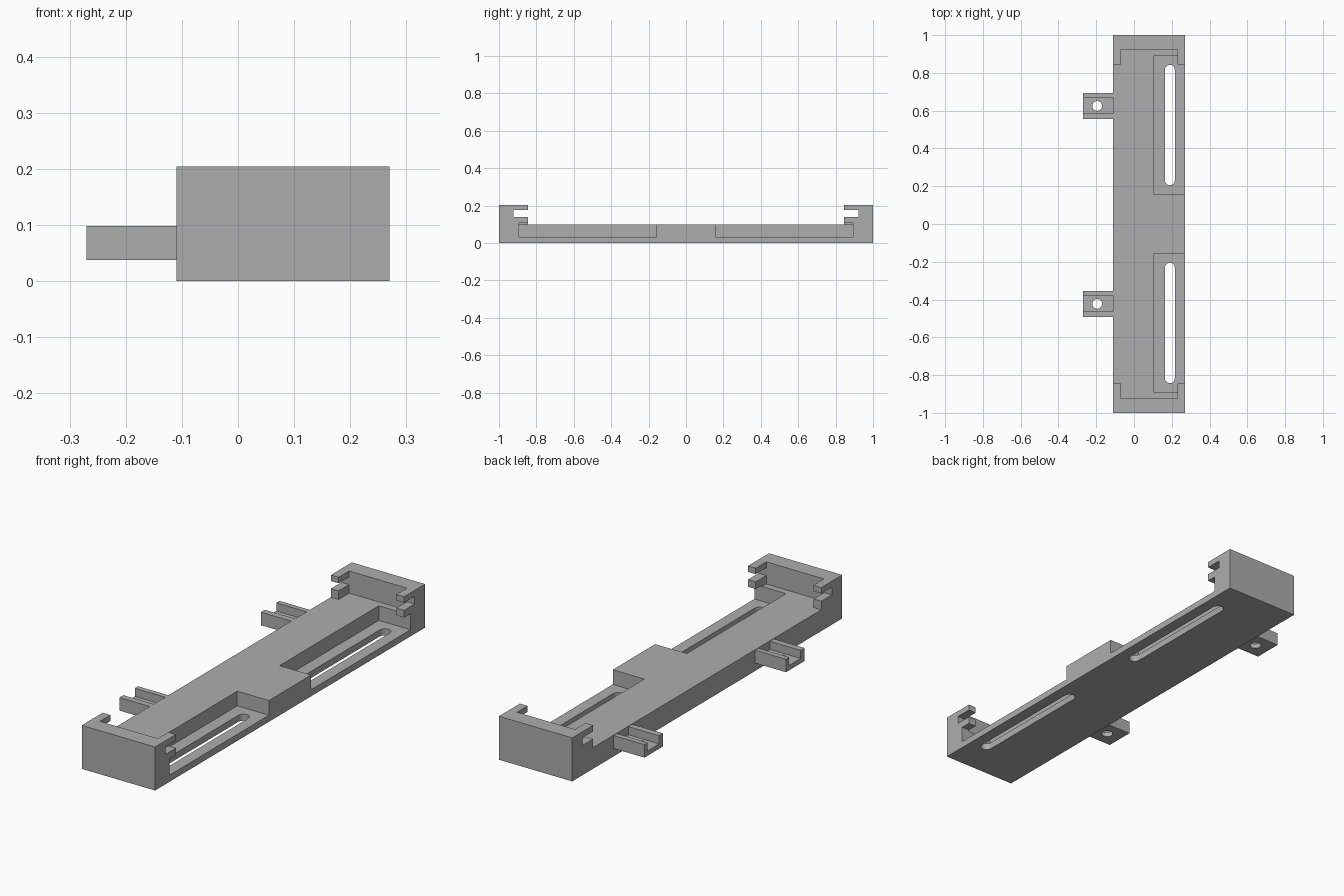
import bpy, bmesh, math

cube = bpy.data.objects.get("Cube")
if cube:
    bpy.data.objects.remove(cube, do_unlink=True)

# Single plain grey plastic
grey = bpy.data.materials.new("plain_grey")
grey.use_nodes = True
colour = (0.42, 0.42, 0.42, 1)
grey.diffuse_color = colour
grey.node_tree.nodes["Principled BSDF"].inputs["Base Color"].default_value = colour


def prism(name, outline, z0, z1):
    """Extrude a plan outline between two heights."""
    bm = bmesh.new()
    face = bm.faces.new([bm.verts.new((x, y, z0)) for x, y in outline])
    up = bmesh.ops.extrude_face_region(bm, geom=[face])["geom"]
    bmesh.ops.translate(bm, vec=(0, 0, z1 - z0),
                        verts=[v for v in up if isinstance(v, bmesh.types.BMVert)])
    bmesh.ops.recalc_face_normals(bm, faces=bm.faces)
    mesh = bpy.data.meshes.new(name)
    bm.to_mesh(mesh)
    bm.free()
    mesh.materials.append(grey)
    obj = bpy.data.objects.new(name, mesh)
    bpy.context.collection.objects.link(obj)
    return obj


def box(name, x0, x1, y0, y1, z0, z1):
    return prism(name, [(x0, y0), (x1, y0), (x1, y1), (x0, y1)], z0, z1)


def slot(name, x, y0, y1, r, z0, z1, steps=12):
    """Round-ended slot along y; equal ends give a round hole."""
    pts = []
    for cy, start in ((y1, 0), (y0, math.pi)):
        count = steps if y0 == y1 else steps + 1
        for i in range(count):
            a = start + math.pi * i / steps
            pts.append((x + r * math.cos(a), cy + r * math.sin(a)))
    return prism(name, pts, z0, z1)


def carve(target, cutter):
    """Subtract the cutter and discard it."""
    mod = target.modifiers.new("carve", "BOOLEAN")
    mod.operation = "DIFFERENCE"
    mod.solver = "EXACT"
    mod.object = cutter
    cutter.hide_render = True
    bpy.ops.object.select_all(action="DESELECT")
    bpy.context.view_layer.objects.active = target
    target.select_set(True)
    bpy.ops.object.modifier_apply(modifier=mod.name)
    bpy.data.objects.remove(cutter, do_unlink=True)


LEFT, RIGHT, DECK, TOP = -0.11, 0.27, 0.1, 0.204

# Long tray with raised ends
tray = box("tray", LEFT, RIGHT, -1, 1, 0, TOP)
carve(tray, box("deck_cut", -0.5, 0.5, -0.845, 0.845, DECK, 0.4))
carve(tray, box("end_recess_cut", -0.07, 0.23, -0.923, 0.923, DECK, 0.4))
# Groove splitting the side arms into upper and lower lips
carve(tray, box("lip_groove_cut", -0.5, 0.5, -0.923, 0.923, 0.14, 0.176))

# Open-sided pockets with long slots through the floor
for side in (-1, 1):
    y0, y1 = sorted((side * 0.157, side * 0.892))
    carve(tray, box("pocket_cut", 0.106, 0.5, y0, y1, 0.031, 0.106))
    y0, y1 = sorted((side * 0.231, side * 0.817))
    carve(tray, slot("slot_cut", 0.19, y0, y1, 0.026, -0.1, 0.2))

# Channelled mounting tabs with screw holes
for name, y in (("front_tab", -0.423), ("back_tab", 0.625)):
    tab = box(name, -0.27, LEFT, y - 0.07, y + 0.068, 0.037, 0.098)
    carve(tab, box("channel_cut", -0.5, 0, y - 0.041, y + 0.044, 0.06, 0.2))
    carve(tab, slot("hole_cut", -0.195, y, y, 0.026, -0.1, 0.2))

# Smooth only the rounded slot and hole walls
bpy.ops.object.select_all(action="DESELECT")
for obj in bpy.context.collection.objects:
    if obj.name in ("tray", "front_tab", "back_tab"):
        obj.select_set(True)
bpy.ops.object.shade_smooth_by_angle(angle=math.radians(30))
